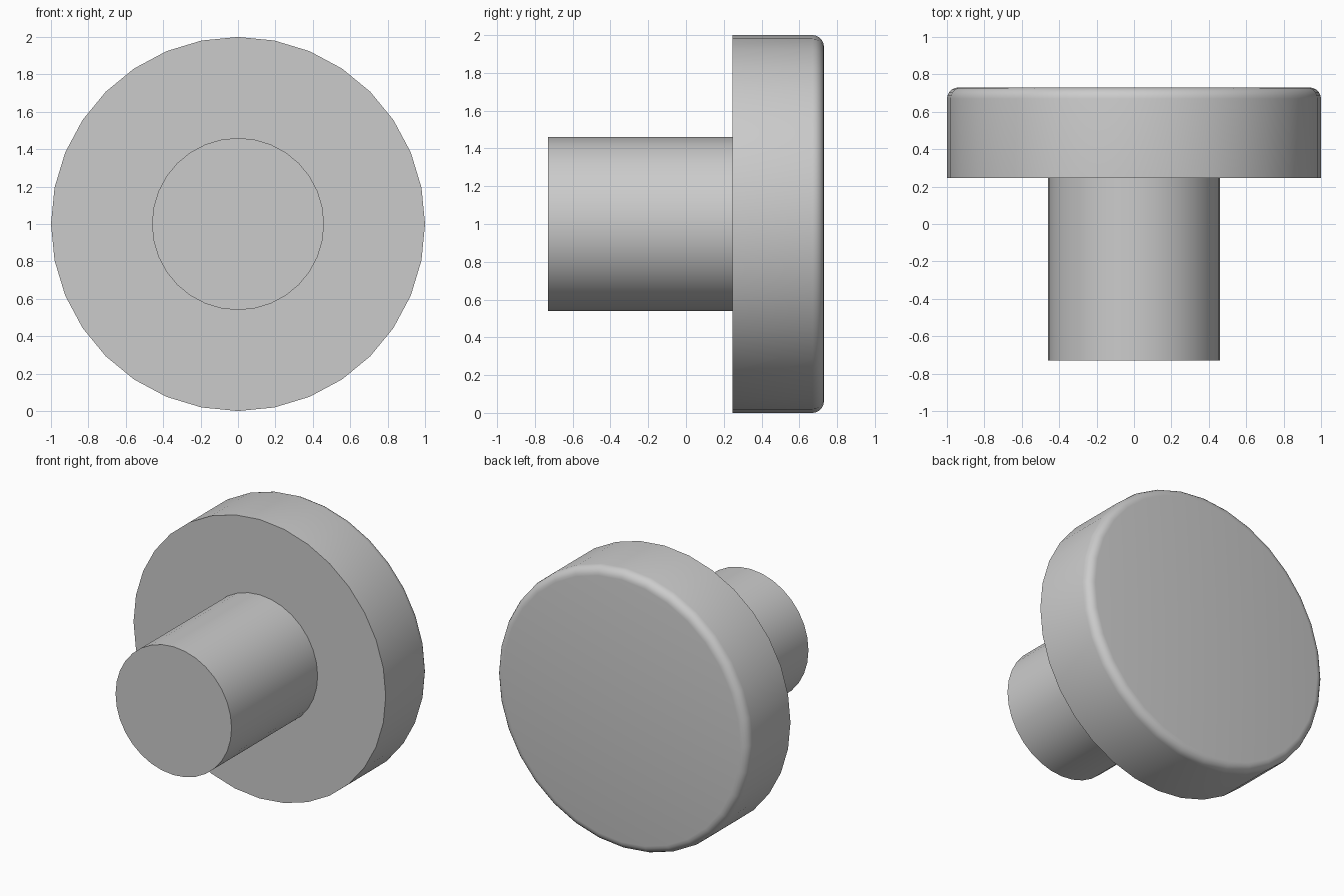
import bpy
import bmesh
import math
from mathutils import Matrix

if "Cube" in bpy.data.objects:
    bpy.data.objects.remove(bpy.data.objects["Cube"], do_unlink=True)

grey = bpy.data.materials.new("light grey")
grey.use_nodes = True
colour = (0.6, 0.6, 0.6, 1)
grey.diffuse_color = colour
grey.node_tree.nodes["Principled BSDF"].inputs["Base Color"].default_value = colour


def disc(name, radius, y_front, y_back, rounding=0):
    """Cylinder along y, with an optional rounded back rim."""
    bm = bmesh.new()
    place = Matrix.Translation((0, (y_front + y_back) / 2, 1)) @ Matrix.Rotation(math.pi / 2, 4, "X")
    bmesh.ops.create_cone(bm, cap_ends=True, segments=32, radius1=radius, radius2=radius,
                          depth=y_back - y_front, matrix=place)
    if rounding:
        rim = [e for e in bm.edges if all(v.co.y > y_back - 0.001 for v in e.verts)]
        bmesh.ops.bevel(bm, geom=rim, offset=rounding, segments=5, profile=0.5, affect="EDGES")
    bmesh.ops.recalc_face_normals(bm, faces=bm.faces)
    mesh = bpy.data.meshes.new(name)
    bm.to_mesh(mesh)
    bm.free()
    mesh.materials.append(grey)
    obj = bpy.data.objects.new(name, mesh)
    bpy.context.collection.objects.link(obj)
    bpy.ops.object.select_all(action="DESELECT")
    obj.select_set(True)
    bpy.context.view_layer.objects.active = obj
    bpy.ops.object.shade_smooth_by_angle(angle=math.radians(30))


# Wide head with a rounded back rim, and the stem in front of it
disc("knob_head", 1.0, 0.245, 0.73, rounding=0.06)
disc("knob_stem", 0.46, -0.73, 0.245)
